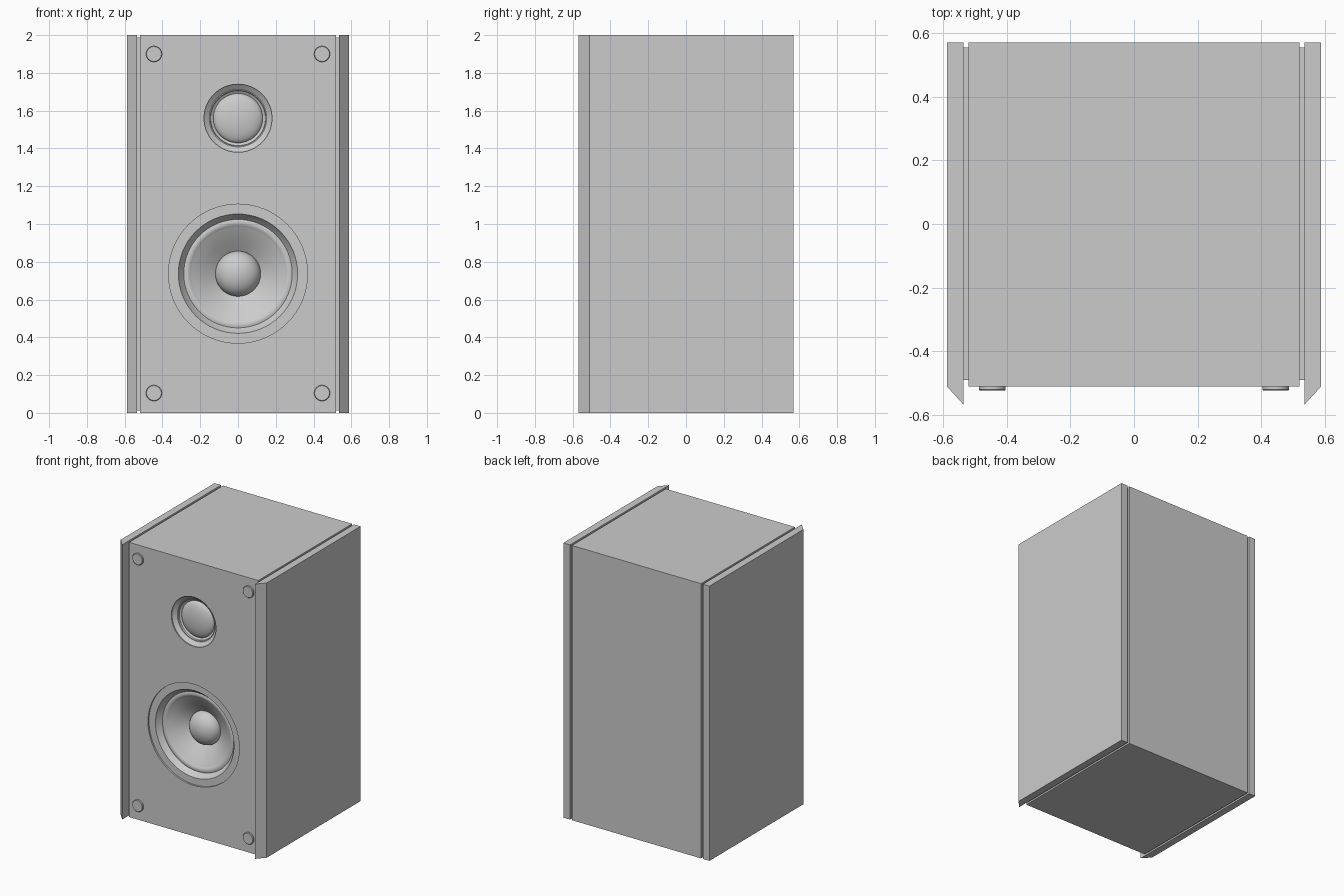
import bpy, bmesh
from math import sin, cos, pi, radians

if "Cube" in bpy.data.objects:
    bpy.data.objects.remove(bpy.data.objects["Cube"])

SEG = 64
FRONT = -0.51


def finish(bm, name):
    mesh = bpy.data.meshes.new(name)
    bm.to_mesh(mesh)
    bm.free()
    obj = bpy.data.objects.new(name, mesh)
    bpy.context.collection.objects.link(obj)
    return obj


def smooth(obj, angle=30):
    bpy.ops.object.select_all(action='DESELECT')
    obj.select_set(True)
    bpy.context.view_layer.objects.active = obj
    bpy.ops.object.shade_smooth_by_angle(angle=radians(angle))


def prism(name, outline, z0, z1):
    """Extrude an xy outline upwards."""
    bm = bmesh.new()
    face = bm.faces.new([bm.verts.new((x, y, z0)) for x, y in outline])
    ext = bmesh.ops.extrude_face_region(bm, geom=[face])['geom']
    top = [v for v in ext if isinstance(v, bmesh.types.BMVert)]
    bmesh.ops.translate(bm, verts=top, vec=(0, 0, z1 - z0))
    bmesh.ops.recalc_face_normals(bm, faces=bm.faces)
    return finish(bm, name)


def box(name, x0, x1, y0, y1, z0, z1):
    return prism(name, [(x0, y0), (x1, y0), (x1, y1), (x0, y1)], z0, z1)


def lathe(name, cx, cz, profile):
    """Turn (radius, depth behind front) points about the y axis, rim to centre."""
    bm = bmesh.new()
    rings = []
    for r, d in profile:
        n = SEG if r > 0 else 1
        rings.append([bm.verts.new((cx + r * cos(2 * pi * i / SEG), FRONT + d,
                                    cz + r * sin(2 * pi * i / SEG))) for i in range(n)])
    for a, b in zip(rings, rings[1:]):
        for i in range(SEG):
            j = (i + 1) % SEG
            bm.faces.new([a[i], a[j], b[0]] if len(b) == 1 else [a[i], a[j], b[j], b[i]])
    obj = finish(bm, name)
    smooth(obj)
    return obj


def dome(radius, base, height, steps=10):
    return [(radius * cos(pi / 2 * k / steps) if k < steps else 0,
             base - height * sin(pi / 2 * k / steps)) for k in range(steps + 1)]


def drill(target, cz, radius, depth):
    """Cut a round pocket in the front."""
    bpy.ops.mesh.primitive_cylinder_add(vertices=SEG, radius=radius, depth=2 * depth,
                                        location=(0, FRONT, cz), rotation=(pi / 2, 0, 0))
    cutter = bpy.context.object
    cutter.hide_render = True
    mod = target.modifiers.new("pocket", 'BOOLEAN')
    mod.operation = 'DIFFERENCE'
    mod.solver = 'EXACT'
    mod.object = cutter
    bpy.context.view_layer.objects.active = target
    bpy.ops.object.modifier_apply(modifier=mod.name)
    bpy.data.objects.remove(cutter)


# Cabinet with driver pockets
WOOFER_Z, TWEETER_Z = 0.737, 1.56
cabinet = box("cabinet", -0.52, 0.52, FRONT, 0.57, 0, 2)
drill(cabinet, WOOFER_Z, 0.368, 0.15)
drill(cabinet, TWEETER_Z, 0.18, 0.07)

# Woofer: flange and basket, then surround, cone and dust cap
lathe("woofer_flange", 0, WOOFER_Z,
      [(0.368, 0), (0.368, 0.012), (0.316, 0.012), (0.312, 0.02), (0.287, 0.05)])
lathe("woofer_surround", 0, WOOFER_Z,
      [(0.287, 0.05), (0.278, 0.047), (0.268, 0.047), (0.258, 0.05), (0.25, 0.056)])
lathe("woofer_cone", 0, WOOFER_Z,
      [(0.25, 0.056), (0.22, 0.072), (0.18, 0.097), (0.118, 0.14)])
lathe("woofer_dust_cap", 0, WOOFER_Z, dome(0.12, 0.138, 0.085))

# Tweeter: sloped flange and dome
lathe("tweeter_flange", 0, TWEETER_Z,
      [(0.18, 0), (0.18, 0.008), (0.152, 0.03), (0.147, 0.03), (0.145, 0.042), (0.13, 0.052)])
lathe("tweeter_dome", 0, TWEETER_Z, dome(0.131, 0.052, 0.04))

# Side panels with angled front edges, and the recessed strips behind the grooves
for s, side in ((-1, "left"), (1, "right")):
    prism(side + "_side_panel",
          [(s * 0.535, 0.57), (s * 0.588, 0.57), (s * 0.588, FRONT), (s * 0.535, -0.568)], 0, 2)
    box(side + "_groove_strip", s * 0.52, s * 0.535, -0.49, 0.555, 0.012, 1.988)

    # Grille pegs
    for cz, level in ((0.105, "lower"), (1.9, "upper")):
        lathe(f"{level}_{side}_grille_peg", s * 0.445, cz,
              [(0.042, 0), (0.042, -0.01), (0.039, -0.013), (0, -0.013)])
